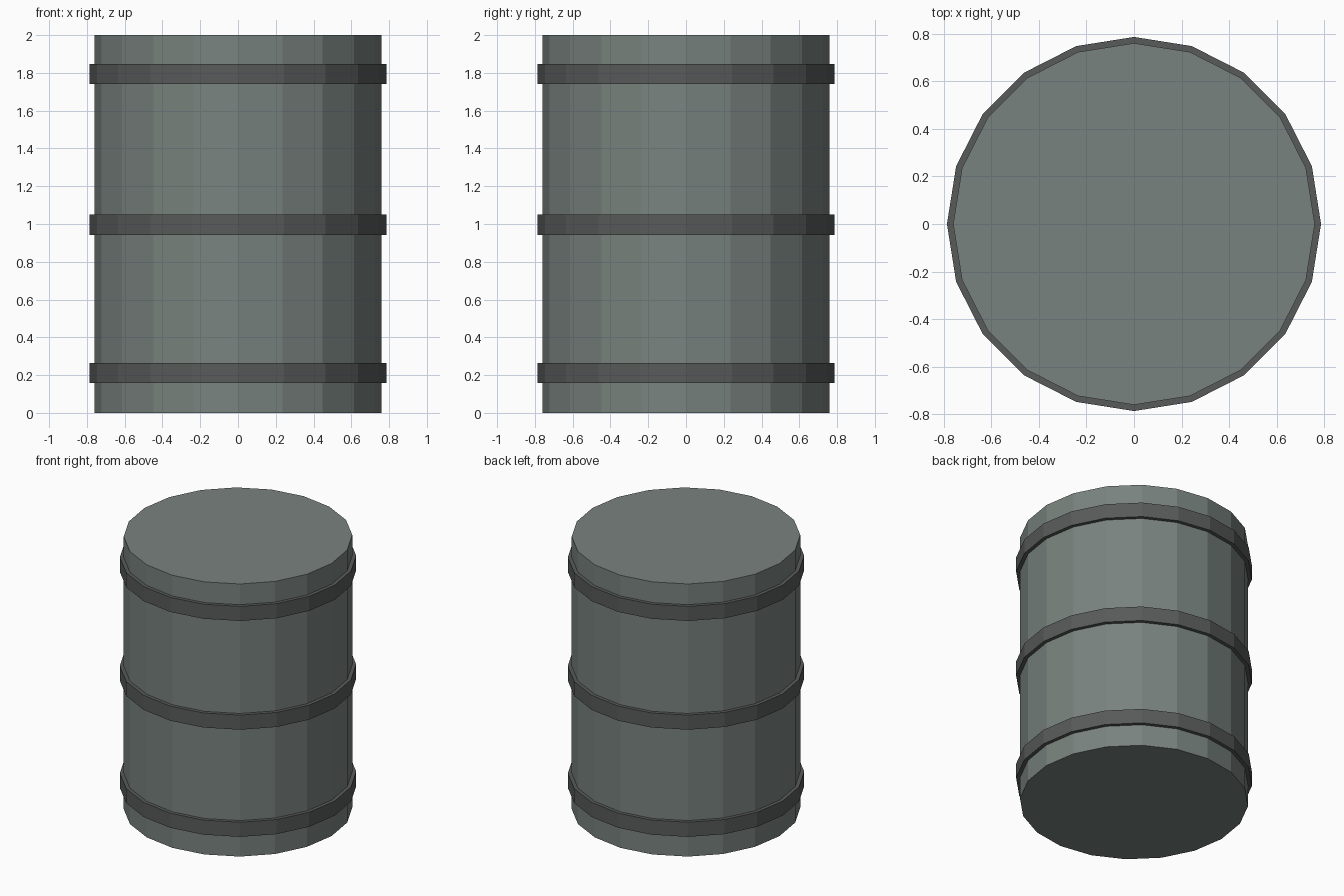
import bpy
from math import sin, cos, tau

if "Cube" in bpy.data.objects:
    bpy.data.objects.remove(bpy.data.objects["Cube"])

SIDES = 20
BODY_R = 0.76
HOOP_R = 0.786


def material(name, color):
    mat = bpy.data.materials.new(name)
    mat.diffuse_color = (*color, 1)
    mat.use_nodes = True
    mat.node_tree.nodes["Principled BSDF"].inputs["Base Color"].default_value = mat.diffuse_color
    return mat


def lathe(name, profile, mat, closed):
    """Spin (radius, z) points around z; closed makes a ring, else the ends are capped."""
    n = len(profile)
    verts = [(r * cos(tau * i / SIDES), r * sin(tau * i / SIDES), z)
             for r, z in profile for i in range(SIDES)]
    faces = []
    for k in range(n if closed else n - 1):
        a, b = k * SIDES, (k + 1) % n * SIDES
        for i in range(SIDES):
            j = (i + 1) % SIDES
            faces.append((a + i, a + j, b + j, b + i))
    if not closed:
        faces.append(tuple(reversed(range(SIDES))))
        faces.append(tuple(range((n - 1) * SIDES, n * SIDES)))
    mesh = bpy.data.meshes.new(name)
    mesh.from_pydata(verts, [], faces)
    mesh.materials.append(mat)
    obj = bpy.data.objects.new(name, mesh)
    bpy.context.collection.objects.link(obj)
    return obj


body_mat = material("painted_steel", (0.19, 0.225, 0.21))
hoop_mat = material("dark_steel", (0.098, 0.102, 0.102))

# Drum body with flat caps
lathe("barrel_body", [(BODY_R, 0), (BODY_R, 2)], body_mat, closed=False)

# Three raised hoops around the body
for part, z0, z1 in (("lower_hoop", 0.157, 0.264),
                     ("middle_hoop", 0.943, 1.050),
                     ("upper_hoop", 1.741, 1.848)):
    lathe(part, [(HOOP_R, z0), (HOOP_R, z1), (BODY_R - 0.005, z1), (BODY_R - 0.005, z0)],
          hoop_mat, closed=True)
